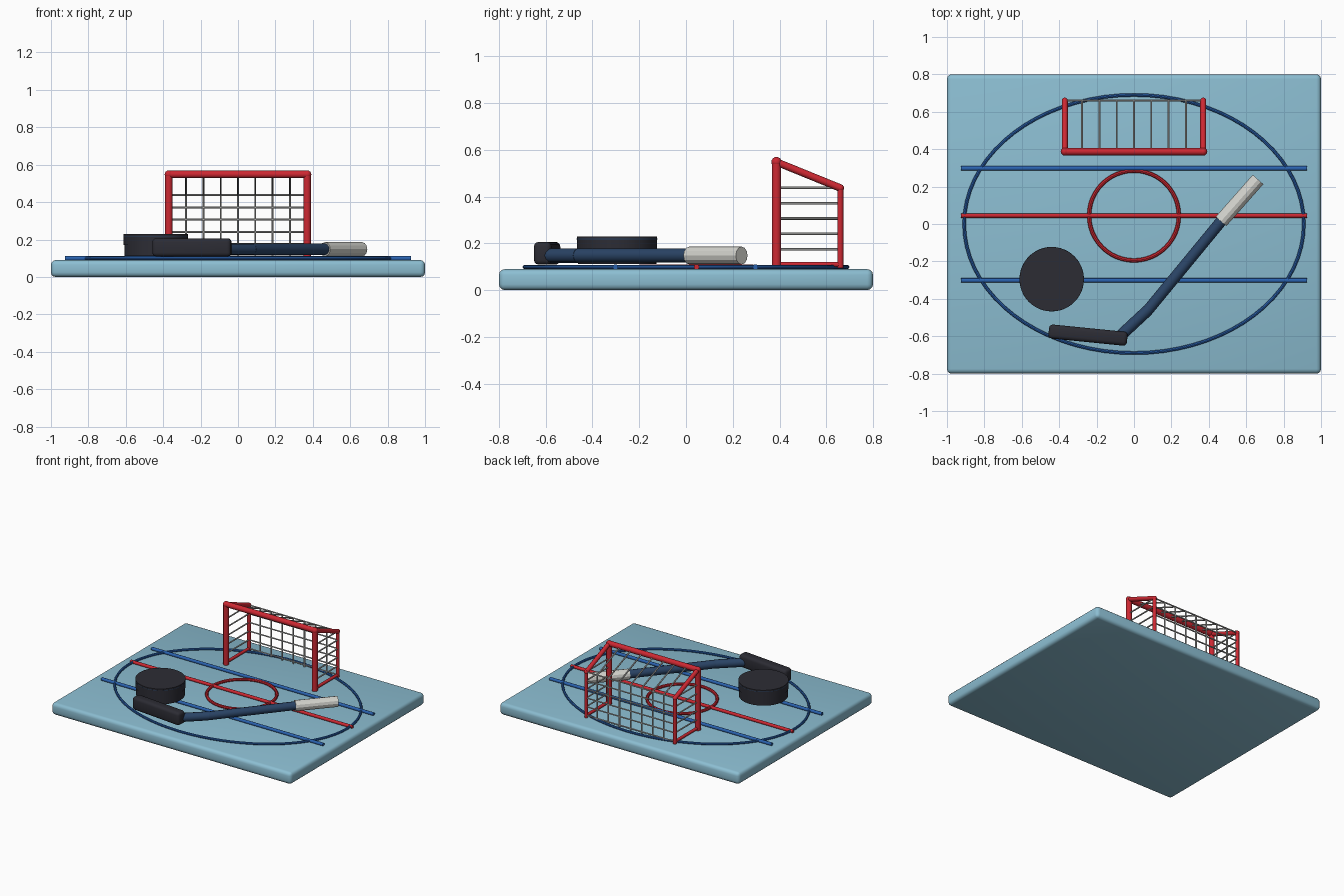
import bpy, bmesh, math
from mathutils import Vector

if "Cube" in bpy.data.objects:
    bpy.data.objects.remove(bpy.data.objects["Cube"])


def material(name, rgb):
    """Flat colour from 0-255 sRGB values."""
    lin = [((c / 255 + 0.055) / 1.055) ** 2.4 for c in rgb]
    m = bpy.data.materials.new(name)
    m.diffuse_color = (*lin, 1)
    m.use_nodes = True
    m.node_tree.nodes["Principled BSDF"].inputs["Base Color"].default_value = m.diffuse_color
    return m


ICE = material("ice blue", (140, 190, 210))
RED = material("red", (205, 40, 50))
BLUE = material("line blue", (42, 98, 175))
NAVY = material("navy", (42, 68, 102))
BLACK = material("rubber black", (44, 44, 52))
WHITE = material("grip white", (212, 212, 206))
NET = material("net grey", (180, 180, 178))


def finish(name, mat, smooth=True):
    ob = bpy.context.object
    ob.name = name
    ob.data.materials.clear()
    ob.data.materials.append(mat)
    if smooth:
        bpy.ops.object.shade_smooth_by_angle(angle=math.radians(40))
    return ob


def rod(name, a, b, r, mat, sides=12, smooth=True):
    """Cylinder between two points."""
    a, b = Vector(a), Vector(b)
    d = b - a
    bpy.ops.mesh.primitive_cylinder_add(
        vertices=sides, radius=r, depth=d.length, location=(a + b) / 2,
        rotation=d.to_track_quat('Z', 'Y').to_euler())
    return finish(name, mat, smooth)


def ball(name, p, r, mat):
    bpy.ops.mesh.primitive_uv_sphere_add(segments=12, ring_count=8, radius=r, location=p)
    return finish(name, mat)


def box(name, size, loc, bevel, mat, turn=0):
    """Box with rounded edges."""
    bpy.ops.mesh.primitive_cube_add(size=1, location=loc, rotation=(0, 0, turn))
    ob = bpy.context.object
    ob.scale = size
    bpy.ops.object.transform_apply(location=False, rotation=False, scale=True)
    mod = ob.modifiers.new("round", 'BEVEL')
    mod.width, mod.segments = bevel, 3
    bpy.ops.object.modifier_apply(modifier="round")
    return finish(name, mat)


def ring(name, center, rx, ry, r, mat, n=72, sides=8):
    """Elliptical tube lying flat, swept with constant thickness."""
    bm = bmesh.new()
    loops = []
    for i in range(n):
        t = 2 * math.pi * i / n
        p = Vector((rx * math.cos(t), ry * math.sin(t), 0))
        out = Vector((ry * math.cos(t), rx * math.sin(t), 0)).normalized()
        loops.append([bm.verts.new(p + out * r * math.cos(u) + Vector((0, 0, r * math.sin(u))))
                      for u in (2 * math.pi * k / sides for k in range(sides))])
    for i in range(n):
        a, b = loops[i], loops[(i + 1) % n]
        for k in range(sides):
            j = (k + 1) % sides
            bm.faces.new((a[k], b[k], b[j], a[j]))
    me = bpy.data.meshes.new(name)
    bm.to_mesh(me)
    bm.free()
    ob = bpy.data.objects.new(name, me)
    ob.location = center
    bpy.context.collection.objects.link(ob)
    bpy.ops.object.select_all(action='DESELECT')
    ob.select_set(True)
    bpy.context.view_layer.objects.active = ob
    return finish(name, mat)


# Ice slab
box("ice_slab", (2.0, 1.6, 0.09), (0, 0, 0.045), 0.025, ICE)

# Rink markings
ZL = 0.099
for name, y, mat in (("center_line", 0.045, RED), ("far_blue_line", 0.297, BLUE),
                     ("near_blue_line", -0.302, BLUE)):
    rod(name, (-0.925, y, ZL), (0.925, y, ZL), 0.012, mat)
ring("boundary_oval", (0, 0, ZL), 0.908, 0.69, 0.009, BLUE)
ring("center_circle", (0, 0.045, ZL), 0.24, 0.24, 0.011, RED, n=48)

# Puck with a slightly wider upper band
PX, PY = -0.44, -0.295
rod("puck_body", (PX, PY, 0.112), (PX, PY, 0.23), 0.168, BLACK, 48)
rod("puck_band", (PX, PY, 0.172), (PX, PY, 0.23), 0.172, BLACK, 48)
rod("puck_seam", (PX, PY, 0.217), (PX, PY, 0.220), 0.1725, NAVY, 48)

# Stick: blade, heel, shaft and grip
ZS = 0.148
heel, bend = (-0.07, -0.595, ZS), (0.075, -0.46, ZS)
neck, butt = (0.465, 0.014, ZS), (0.663, 0.238, ZS)
box("stick_blade", (0.422, 0.075, 0.097), (-0.246, -0.594, 0.158), 0.02, BLACK,
    math.radians(-5.7))
rod("stick_heel", heel, bend, 0.031, NAVY)
ball("stick_bend", bend, 0.030, NAVY)
rod("stick_shaft", bend, neck, 0.030, NAVY)
rod("stick_grip", neck, butt, 0.038, WHITE, 12, smooth=False)

# Goal frame
GX, YF, YB = 0.37, 0.387, 0.66
ZB, ZF, ZT = 0.095, 0.548, 0.437
for s, side in ((-1, "left"), (1, "right")):
    x = s * GX
    rod(side + "_front_post", (x, YF, ZB), (x, YF, ZF), 0.020, RED)
    ball(side + "_top_corner", (x, YF, ZF), 0.022, RED)
    rod(side + "_back_post", (x, YB, ZB), (x, YB, ZT), 0.013, RED)
    ball(side + "_back_corner", (x, YB, ZT), 0.016, RED)
    rod(side + "_slope_bar", (x, YF, ZF), (x, YB, ZT), 0.016, RED)
    rod(side + "_floor_bar", (x, YF, 0.11), (x, YB, 0.11), 0.011, RED)
rod("crossbar", (-GX, YF, ZF), (GX, YF, ZF), 0.020, RED)

# Net: uprights with roof strands, then back and side strands
R = 0.0055
for i in range(1, 8):
    x = -GX + i * GX / 4
    rod("net_upright", (x, YB, ZB), (x, YB, ZT), R, NET, 6)
    rod("net_roof_strand", (x, YF, ZF), (x, YB, ZT), R, NET, 6)
for i in range(6):
    z = 0.11 + i * 0.0655
    rod("net_back_strand", (-GX, YB, z), (GX, YB, z), R, NET, 6)
    for x in (-GX, GX):
        rod("net_side_strand", (x, YF, z), (x, YB, z), R, NET, 6)
